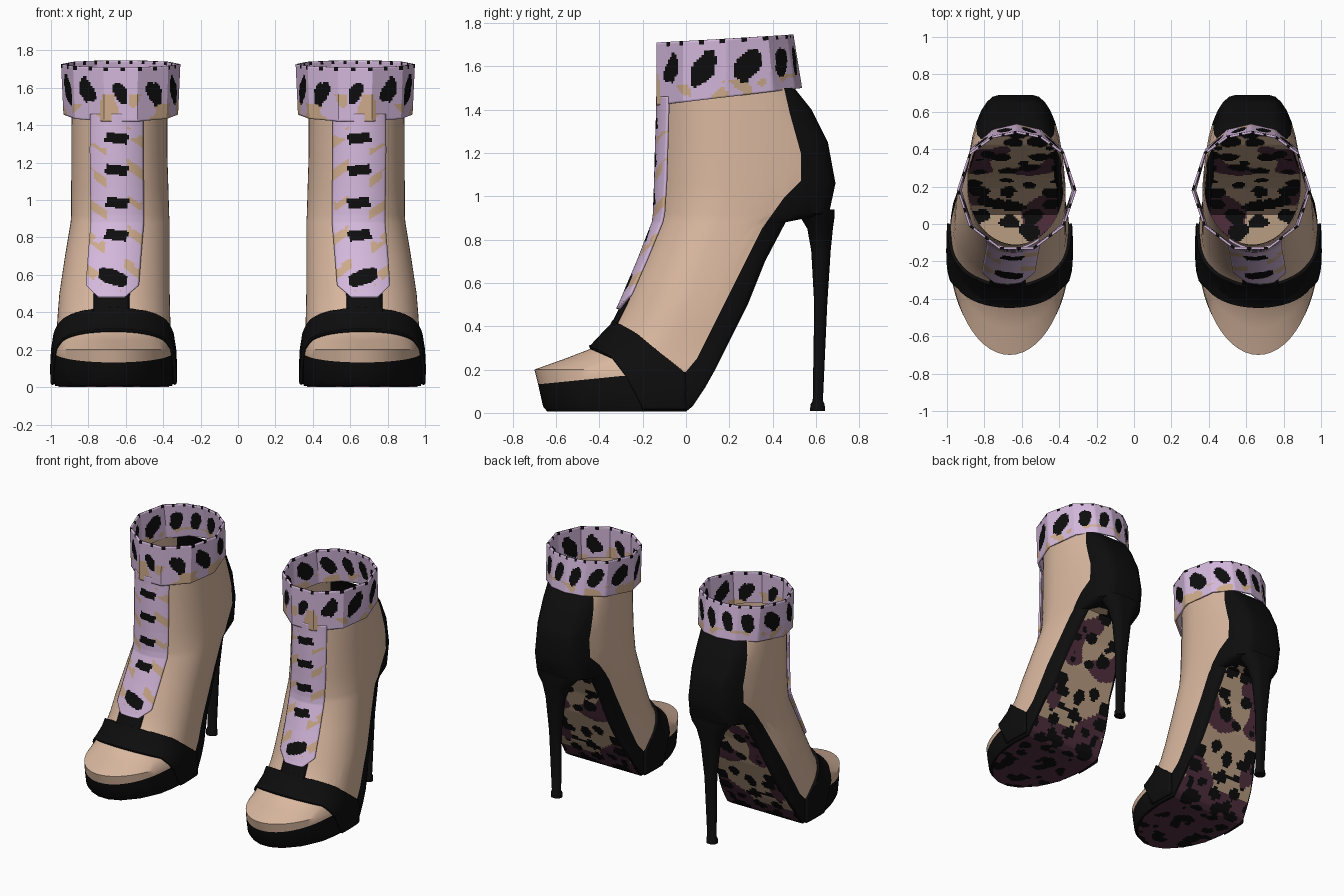
import bpy, bmesh, math
from mathutils import Vector, Matrix, noise

cube = bpy.data.objects.get("Cube")
if cube:
    bpy.data.objects.remove(cube)

# Colours
PALETTE = {
    "nude_leather": (0.70, 0.48, 0.35), "black_leather": (0.004, 0.004, 0.004),
    "lilac_fabric": (0.66, 0.48, 0.72), "sand_print": (0.62, 0.41, 0.26),
    "plum_lining": (0.085, 0.03, 0.05), "tan_lining": (0.52, 0.36, 0.24)}
NUDE, BLACK, LILAC, SAND, PLUM, TAN = range(6)
materials = []
for mat_name, rgb in PALETTE.items():
    mat = bpy.data.materials.new(mat_name)
    mat.use_nodes = True
    mat.diffuse_color = (*rgb, 1)
    mat.node_tree.nodes["Principled BSDF"].inputs["Base Color"].default_value = (*rgb, 1)
    mat.node_tree.nodes["Principled BSDF"].inputs["Roughness"].default_value = 0.7
    materials.append(mat)


def finish(bm, name, thickness=0):
    """Shade the part and place a left copy and a mirrored right copy."""
    bm.normal_update()
    for f in bm.faces:
        f.smooth = True
    for e in bm.edges:
        if len(e.link_faces) == 2 and e.calc_face_angle(0) > 0.6:
            e.smooth = False
    for side in ("left", "right"):
        if side == "right":
            bm.transform(Matrix.Diagonal((-1, 1, 1, 1)))
            bmesh.ops.reverse_faces(bm, faces=bm.faces)
        mesh = bpy.data.meshes.new(f"{side}_{name}")
        for mat in materials:
            mesh.materials.append(mat)
        bm.to_mesh(mesh)
        obj = bpy.data.objects.new(f"{side}_{name}", mesh)
        bpy.context.collection.objects.link(obj)
        if thickness:
            mod = obj.modifiers.new("thickness", "SOLIDIFY")
            mod.thickness, mod.offset = thickness, 0
    bm.free()


def grid(name, place, nu, nv, rule, closed=False, thickness=0):
    """Sheet over u, v in 0..1, coloured face by face with a rule."""
    bm = bmesh.new()
    cols = nu if closed else nu + 1
    rows = [[bm.verts.new(place(i / nu, j / nv)) for i in range(cols)] for j in range(nv + 1)]
    for j in range(nv):
        for i in range(nu):
            n = (i + 1) % cols
            f = bm.faces.new((rows[j][i], rows[j][n], rows[j + 1][n], rows[j + 1][i]))
            f.material_index = rule(f.calc_center_median(), (i + .5) / nu, (j + .5) / nv)
    finish(bm, name, thickness)


def ring(z, front, back, mid, w, k, cx):
    """Horizontal outline: elliptical front, sides drawn in to a flat back."""
    pts = [(w * math.cos(a), mid - (mid - front) * math.sin(a))
           for a in (math.pi * i / 28 for i in range(29))]
    rear = [(k + (w - k) * math.cos(a), mid + (back - mid) * math.sin(a))
            for a in (math.pi * i / 16 for i in range(1, 9))]
    pts += [(-x, y) for x, y in rear] + rear[::-1]
    return [Vector((cx + x, y, z)) for x, y in reversed(pts)]


def loft(sections, cap_top):
    bm = bmesh.new()
    rings = [[bm.verts.new(p) for p in ring(*s)] for s in sections]
    for low, up in zip(rings, rings[1:]):
        for i in range(len(low)):
            n = (i + 1) % len(low)
            bm.faces.new((low[i], low[n], up[n], up[i]))
    bm.faces.new(rings[0][::-1])
    if cap_top:
        bm.faces.new(rings[-1])
    return bm


def cut(bm, polygon):
    """Score the mesh along every side of a (y, z) polygon."""
    for (y0, z0), (y1, z1) in zip(polygon, polygon[1:] + polygon[:1]):
        bmesh.ops.bisect_plane(bm, geom=bm.verts[:] + bm.edges[:] + bm.faces[:], dist=1e-5,
                               plane_co=(0, y0, z0), plane_no=(0, z1 - z0, y0 - y1))


def inside(p, polygon):
    hit = False
    for (y0, z0), (y1, z1) in zip(polygon, polygon[1:] + polygon[:1]):
        if (z0 > p.z) != (z1 > p.z) and p.y < y0 + (p.z - z0) * (y1 - y0) / (z1 - z0):
            hit = not hit
    return hit


def blend(rows, t, key):
    """Linear interpolation through rows, sorted on one column."""
    for a, b in zip(rows, rows[1:]):
        if t <= b[key]:
            s = (t - a[key]) / (b[key] - a[key])
            return [p + (q - p) * s for p, q in zip(a, b)]
    return rows[-1]


# Boot body: z, front, back, widest y, half width, flat back half width, centre x
BODY = [
    (.006, -.64, .0, -.15, .312, .30, .665), (.03, -.66, .03, -.15, .322, .31, .665),
    (.12, -.68, .09, -.15, .322, .30, .665), (.2, -.70, .135, -.13, .318, .29, .665),
    (.25, -.56, .16, -.1, .31, .28, .665), (.3, -.43, .185, -.08, .305, .27, .665),
    (.4, -.335, .235, -.04, .30, .24, .663), (.5, -.285, .285, 0, .295, .23, .66),
    (.7, -.2, .365, .08, .28, .2, .645), (.88, -.13, .46, .15, .265, .18, .63),
    (.92, -.125, .66, .17, .262, .1, .63), (1.06, -.12, .69, .2, .26, .09, .632),
    (1.25, -.115, .655, .2, .256, .09, .634), (1.4, -.11, .58, .2, .256, .09, .634),
    (1.5, -.11, .5, .2, .256, .1, .632)]
SKIN = [(-.8, .12), (-.3, .17), (0, .19), (.05, .25), (.2, .55), (.35, .85), (.45, .99),
        (.53, 1.07), (.53, 1.2), (.48, 1.38), (.43, 1.6), (-.8, 1.6)]
body = loft(BODY, False)
cut(body, SKIN)
for face in body.faces:
    face.material_index = NUDE if inside(face.calc_center_median(), SKIN) else BLACK
finish(body, "boot_body")

# Toe strap, lifted off the body surface
STRAP = [(-.2, .02), (-.27, .16), (-.34, .25), (-.43, .29), (-.6, .36), (-.4, .47),
         (-.31, .41), (-.22, .36), (-.1, .26), (0, .18), (0, .02)]
strap = loft(BODY, False)
cut(strap, STRAP)
bmesh.ops.delete(strap, context="FACES", geom=[
    f for f in strap.faces if not inside(f.calc_center_median(), STRAP)])
strap.normal_update()
for v in strap.verts:
    v.co += v.normal * 0.008
for face in strap.faces:
    face.material_index = BLACK
finish(strap, "toe_strap", 0.018)

# Stiletto heel
HEEL = [(.008, .572, .642, .605, .04, .01, .64), (.04, .575, .64, .605, .04, .01, .64),
        (.055, .585, .632, .608, .034, .01, .64), (.5, .592, .652, .62, .048, .01, .64),
        (.75, .578, .668, .62, .075, .02, .638), (.85, .56, .678, .61, .11, .03, .635),
        (.9, .53, .685, .6, .15, .05, .632), (.94, .5, .685, .58, .17, .06, .632)]
heel = loft(HEEL, True)
for face in heel.faces:
    face.material_index = BLACK
finish(heel, "stiletto_heel")


# Animal print sole and insole
def leopard(p, u, v):
    q = Vector((p.x * 8, (p.y + p.z * .6) * 9, p.z * 3))
    if noise.voronoi(q)[0][0] < .43 + .16 * noise.noise(q * 2):
        return BLACK
    if p.z < .13 or (p.z > .93 and p.y > .45):
        return PLUM
    return PLUM if noise.noise(q * .55) > .12 else TAN


def runner(path):
    """Ribbon of varying half width along a (y, z, half width) path."""
    def place(u, v):
        i = min(int(v * (len(path) - 1)), len(path) - 2)
        s = v * (len(path) - 1) - i
        y, z, w = (a + (b - a) * s for a, b in zip(path[i], path[i + 1]))
        cx = blend(BODY, max(z, .01), 0)[6]
        return Vector((cx + (u * 2 - 1) * w, y, z))
    return place


SOLE = [(-.635, 0, .04), (-.6, 0, .12), (-.5, 0, .21), (-.35, 0, .28), (-.15, 0, .305),
        (0, 0, .295), (.036, .025, .30), (.141, .194, .28), (.241, .394, .232),
        (.291, .494, .222), (.331, .594, .208), (.371, .694, .193), (.466, .874, .172),
        (.53, .886, .12)]
grid("printed_sole", lambda u, v: runner(SOLE)(1 - u, v), 50, 130, leopard)
INSOLE = [(-.25, .2, .2), (-.1, .21, .25), (.05, .22, .26), (.2, .4, .25), (.25, .5, .235),
          (.33, .7, .222), (.42, .88, .21), (.5, .96, .2), (.6, 1.0, .15)]
grid("printed_insole", runner(INSOLE), 50, 120, leopard)


# Front panels that follow the boot surface
def panel(z0, z1, half_width, lift):
    def place(u, v):
        z = z0 + (z1 - z0) * v
        _, front, _, mid, w, _, cx = blend(BODY, z, 0)
        x = (u * 2 - 1) * half_width(z)
        y = mid - (mid - front) * math.sqrt(1 - (x / w) ** 2)
        return Vector((cx + .015 + x, y - lift, z))
    return place


def lace_print(p, u, v):
    dx = (u * 2 - 1) * .14
    if abs(dx) < .072 and ((dx - p.z + .585) / .075) ** 2 + ((p.z - .585) / .05) ** 2 < 1:
        return BLACK
    for zc in (.81, .985, 1.16, 1.33):
        if abs(dx + (p.z - zc) * .3) < .06 and abs(p.z - zc - .12 * dx) < .027:
            return BLACK
    wedge = (p.z * 5.7 - dx * 4 + .15) % 1
    return SAND if abs(dx) > .05 and wedge < .32 and noise.noise(p * 14) > -.2 else LILAC


grid("lace_panel", panel(.48, 1.46, lambda z: .14 * min(1, .5 + (z - .48) * 8), .022),
     26, 130, lace_print, thickness=0.012)
grid("strap_tab", panel(.37, .58, lambda z: .095, .008), 8, 6, lambda p, u, v: BLACK,
     thickness=0.012)

# Ankle cuff: faceted ring with spots
HALF = [(.09, -.13), (.25, -.01), (.313, .18), (.25, .40), (.13, .5)]
RIM = HALF + [(0, .53)] + [(-x, y) for x, y in reversed(HALF)]


def cuff_place(u, v):
    t = u * len(RIM)
    i = int(t) % len(RIM)
    a, b = Vector(RIM[i]), Vector(RIM[(i + 1) % len(RIM)])
    x, y = a.lerp(b, t - int(t))
    low, high = 1.42 + (y + .13) * .12, 1.71 + (y + .13) * .055
    if y > .2:
        y -= v * .04 * (y - .2) / .33
    return Vector((.627 + x * (.96 + .04 * v), y, low + (high - low) * v))


def cuff_print(p, u, v):
    du = ((u * 11) % 1 - .5) * .19
    dv = (v - .52) * .28
    size = .7 if p.y < -.06 else 1
    wobble = 1 + .5 * noise.noise(p * 18)
    if ((du - .3 * dv) / .055) ** 2 + (dv / .078) ** 2 < wobble * size ** 2:
        return BLACK
    if v > .92 and (u * 22 + .3) % 1 < .28:
        return BLACK
    return SAND if v < .3 + (.2 if p.y < -.1 else 0) and noise.noise(p * 11) > .02 else LILAC


grid("ankle_cuff", cuff_place, 11 * 16, 28, cuff_print, closed=True, thickness=0.012)
